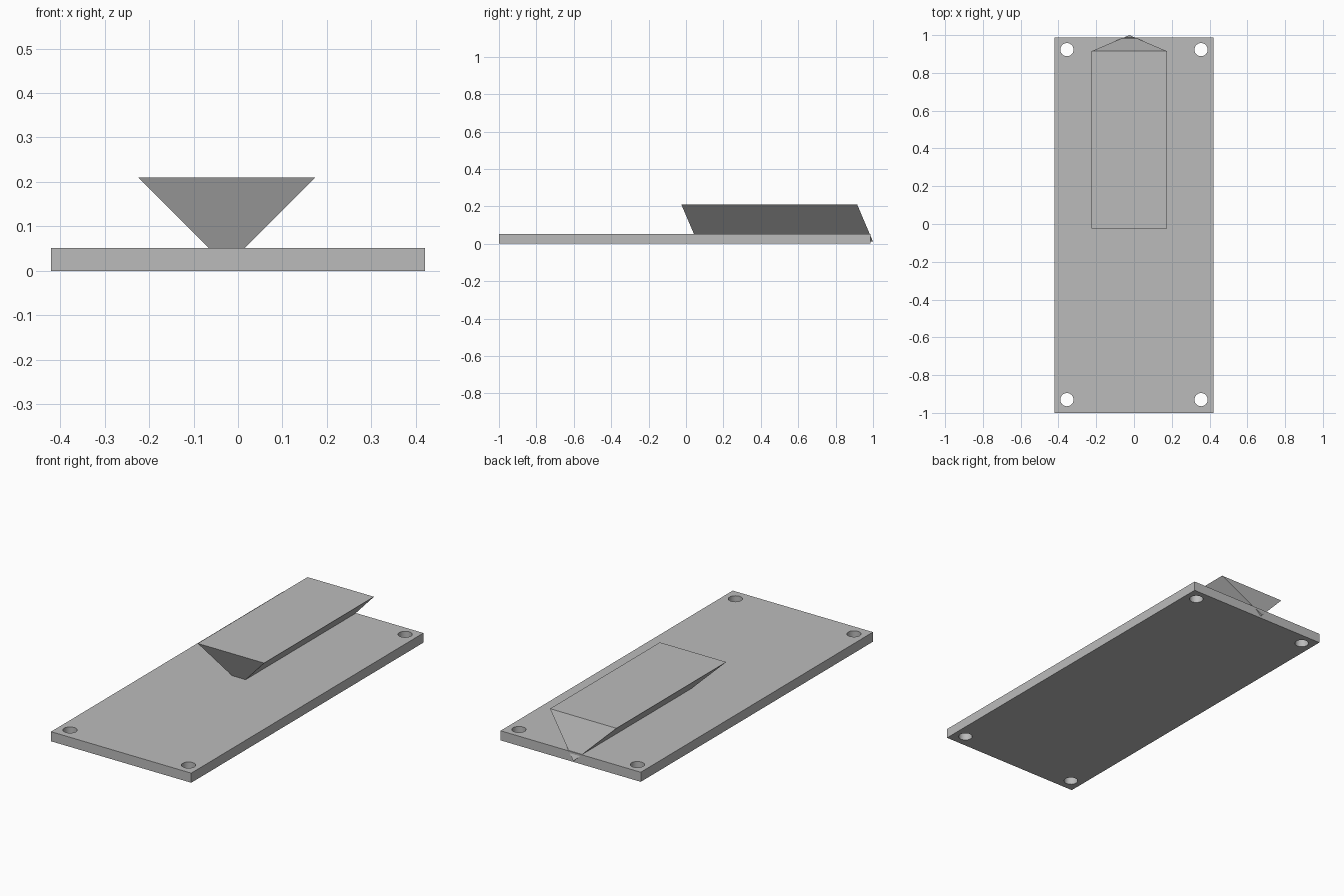
import bpy, bmesh
from math import cos, sin, tau, radians

cube = bpy.data.objects.get("Cube")
if cube:
    bpy.data.objects.remove(cube, do_unlink=True)

GREY = (0.5, 0.5, 0.5, 1)
grey = bpy.data.materials.new("plain grey")
grey.use_nodes = True
grey.diffuse_color = GREY
grey.node_tree.nodes["Principled BSDF"].inputs["Base Color"].default_value = GREY

THICK = 0.052
HALF_W, FRONT, BACK = 0.42, -1.0, 0.987


def add_loop(curve, points):
    """Add a closed outline to a filled flat curve."""
    spline = curve.splines.new("POLY")
    spline.points.add(len(points) - 1)
    for p, (x, y) in zip(spline.points, points):
        p.co = (x, y, 0, 1)
    spline.use_cyclic_u = True


# Base plate: rectangle with four round corner holes, extruded
curve = bpy.data.curves.new("base_plate", "CURVE")
curve.dimensions = "2D"
curve.fill_mode = "BOTH"
curve.extrude = THICK / 2
add_loop(curve, [(-HALF_W, FRONT), (HALF_W, FRONT), (HALF_W, BACK), (-HALF_W, BACK)])
for cx in (-0.355, 0.355):
    for cy in (-0.93, 0.923):
        add_loop(curve, [(cx + 0.035 * cos(tau * i / 32), cy + 0.035 * sin(tau * i / 32))
                         for i in range(32)])
plate = bpy.data.objects.new("base_plate", curve)
plate.location.z = THICK / 2
bpy.context.collection.objects.link(plate)
bpy.context.view_layer.objects.active = plate
plate.select_set(True)
bpy.ops.object.convert(target="MESH")
plate = bpy.context.object
bm = bmesh.new()
bm.from_mesh(plate.data)
bmesh.ops.remove_doubles(bm, verts=bm.verts, dist=0.0001)
bmesh.ops.recalc_face_normals(bm, faces=bm.faces)
bm.to_mesh(plate.data)
bm.free()
plate.data.materials.clear()
plate.data.materials.append(grey)
bpy.ops.object.shade_smooth_by_angle(angle=radians(30))

# Wedge: triangular prism, keel down, both ends raked towards the front
LENGTH = 0.94
profile = [(-0.224, -0.025, 0.21), (0.174, -0.025, 0.21), (-0.025, 0.06, 0.011)]
bm = bmesh.new()
end = bm.faces.new([bm.verts.new(p) for p in profile])
new = bmesh.ops.extrude_face_region(bm, geom=[end], use_keep_orig=True)["geom"]
bmesh.ops.translate(bm, vec=(0, LENGTH, 0),
                    verts=[g for g in new if isinstance(g, bmesh.types.BMVert)])
bmesh.ops.recalc_face_normals(bm, faces=bm.faces)
mesh = bpy.data.meshes.new("raked_wedge")
bm.to_mesh(mesh)
bm.free()
mesh.materials.append(grey)
wedge = bpy.data.objects.new("raked_wedge", mesh)
bpy.context.collection.objects.link(wedge)
